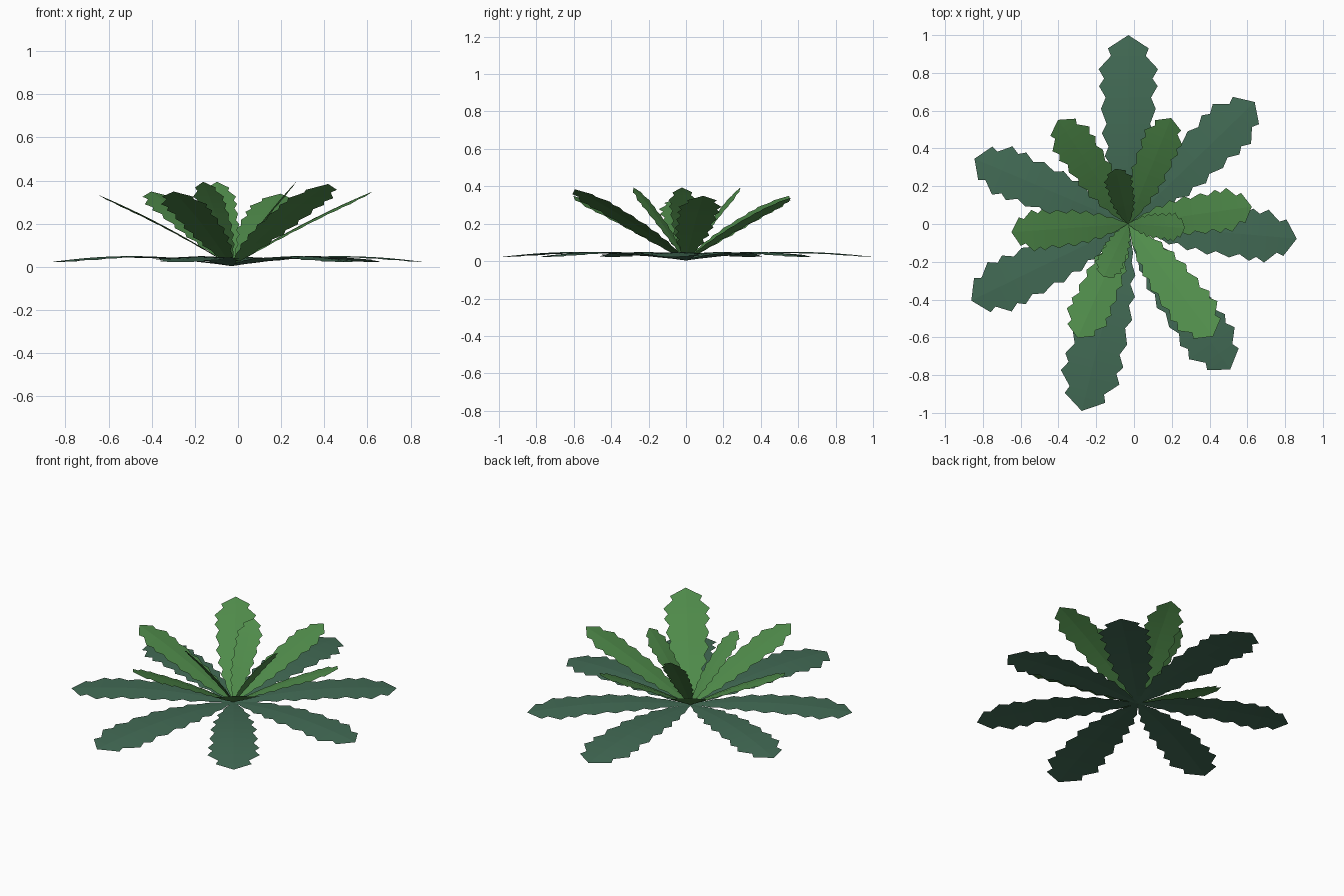
import bpy, math
from mathutils import Vector

if "Cube" in bpy.data.objects:
    bpy.data.objects.remove(bpy.data.objects["Cube"])


def material(name, rgb):
    m = bpy.data.materials.new(name)
    m.diffuse_color = (*rgb, 1)
    m.use_nodes = True
    m.node_tree.nodes["Principled BSDF"].inputs["Base Color"].default_value = m.diffuse_color
    return m


teal = material("teal_green", (0.055, 0.147, 0.091))
green = material("leaf_green", (0.080, 0.262, 0.070))

CENTRE = Vector((-0.03, 0, 0.004))
# half-width of the serrated margin along a leaf of length 1
WIDTHS = [(0, 0.006), (0.07, 0.03), (0.14, 0.06), (0.19, 0.065), (0.25, 0.10),
          (0.30, 0.085), (0.36, 0.125), (0.41, 0.105), (0.48, 0.14),
          (0.53, 0.115), (0.61, 0.145), (0.67, 0.12), (0.73, 0.155),
          (0.77, 0.128), (0.82, 0.157), (0.89, 0.092), (0.93, 0.108), (1, 0)]


def leaf(name, angle, reach, rise, bow, mat):
    """Serrated blade, slightly arched along its length and across its width."""
    a = math.radians(angle)
    out = Vector((math.cos(a), math.sin(a), 0))
    side = Vector((-math.sin(a), math.cos(a), 0))
    length = math.hypot(reach, rise)
    normal = (Vector((0, 0, reach)) - out * rise) / length
    verts, faces = [], []
    for t, w in WIDTHS:
        mid = CENTRE + out * reach * t + Vector((0, 0, rise * t)) + normal * (4 * bow * t * (1 - t))
        w *= length
        if t == 1:
            verts.append(mid)
            continue
        drop = normal * (0.05 * w)
        verts += [mid + side * w - drop, mid, mid - side * w - drop]
    n = len(WIDTHS) - 1
    for i in range(n - 1):
        b = 3 * i
        faces += [(b + 1, b + 4, b + 3, b), (b + 2, b + 5, b + 4, b + 1)]
    b = 3 * (n - 1)
    faces += [(b + 1, b + 3, b), (b + 2, b + 3, b + 1)]
    me = bpy.data.meshes.new(name)
    me.from_pydata(verts, [], faces)
    me.materials.append(mat)
    bpy.context.collection.objects.link(bpy.data.objects.new(name, me))


# outer leaves lying on the ground
for i, (ang, reach) in enumerate([(90, 1.0), (44, 0.93), (-5, 0.895), (-55, 0.94),
                                  (-104, 1.02), (-154, 0.925), (157, 0.885)]):
    leaf(f"outer_leaf_{i + 1}", ang, reach, 0.018, 0.036, teal)

# middle leaves rising at an angle
for i, (ang, reach, rise) in enumerate([(8, 0.66, 0.345), (-53, 0.745, 0.38), (-114, 0.66, 0.345),
                                        (184, 0.62, 0.33), (124, 0.665, 0.345), (68, 0.605, 0.335)]):
    leaf(f"middle_leaf_{i + 1}", ang, reach, rise, 0.016, green)

# steep inner leaves
for i, (ang, reach) in enumerate([(103, 0.30), (-4, 0.30), (-115, 0.31)]):
    leaf(f"inner_leaf_{i + 1}", ang, reach, 0.39, 0.012, green)
